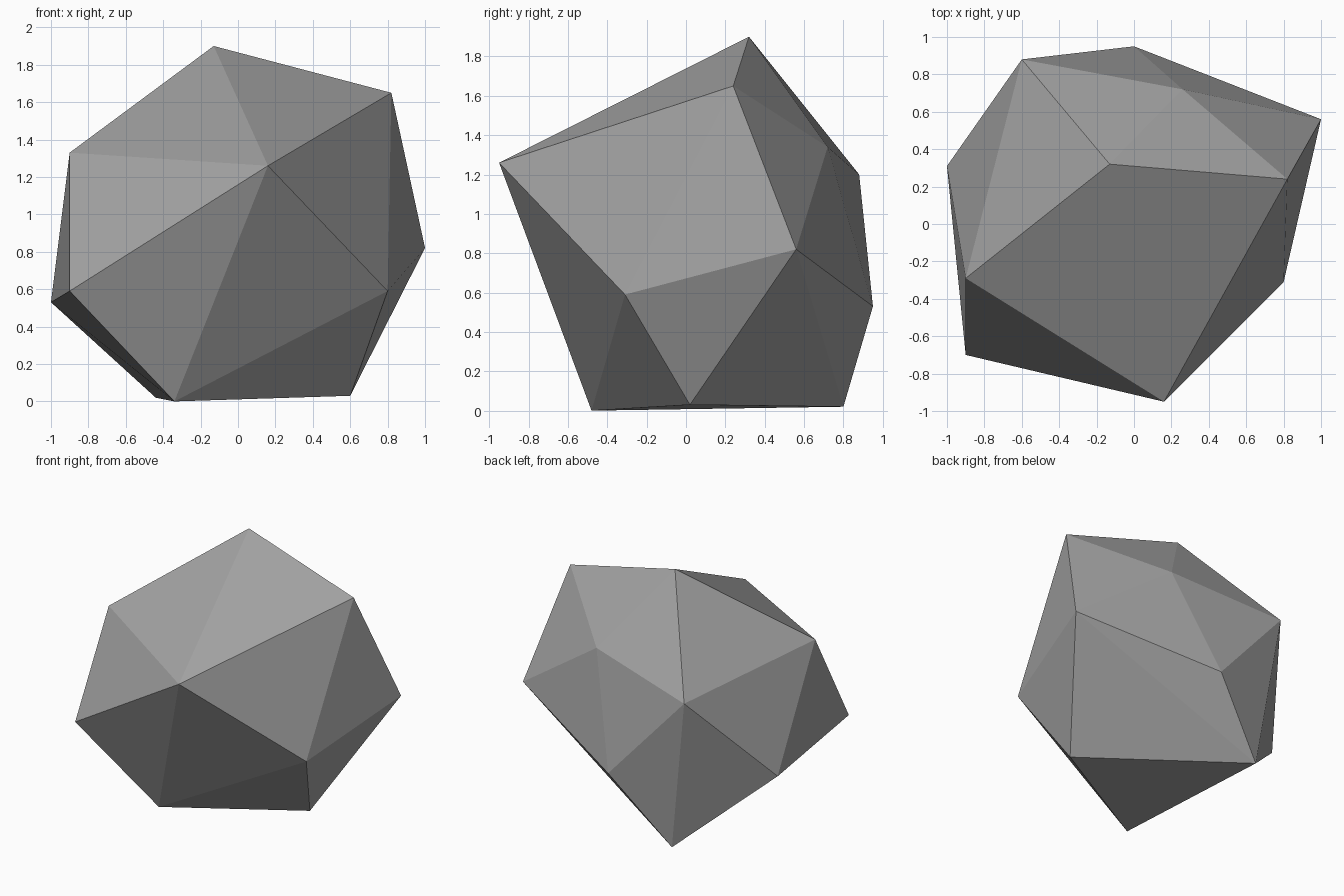
import bpy
import bmesh

default_cube = bpy.data.objects.get("Cube")
if default_cube:
    bpy.data.objects.remove(default_cube, do_unlink=True)


def make_material(name, color):
    material = bpy.data.materials.new(name)
    material.use_nodes = True
    material.diffuse_color = color
    material.node_tree.nodes["Principled BSDF"].inputs["Base Color"].default_value = color
    return material


def make_hull(name, corners, material):
    """Wrap a faceted convex solid around a few corner points."""
    bm = bmesh.new()
    for corner in corners:
        bm.verts.new(corner)
    bmesh.ops.convex_hull(bm, input=bm.verts[:])
    bmesh.ops.recalc_face_normals(bm, faces=bm.faces[:])
    for face in bm.faces:
        face.smooth = False
    mesh = bpy.data.meshes.new(name)
    bm.to_mesh(mesh)
    bm.free()
    mesh.materials.append(material)
    rock = bpy.data.objects.new(name, mesh)
    bpy.context.collection.objects.link(rock)
    return rock


# Rock corners, grouped by height
crown = [(-0.13, 0.32, 1.90), (0.82, 0.24, 1.65)]
shoulder = [(0.16, -0.95, 1.26), (-0.90, -0.29, 1.33),
            (-0.60, 0.88, 1.20), (0.26, 0.72, 1.34)]
waist = [(1.00, 0.56, 0.82), (0.80, -0.31, 0.59), (-0.90, -0.70, 0.59),
         (-1.00, 0.31, 0.53), (0.00, 0.95, 0.53)]
base = [(-0.34, -0.48, 0.00), (0.60, 0.02, 0.03), (-0.44, 0.80, 0.02)]

stone_grey = make_material("stone grey", (0.36, 0.36, 0.36, 1.0))
make_hull("rock", crown + shoulder + waist + base, stone_grey)
